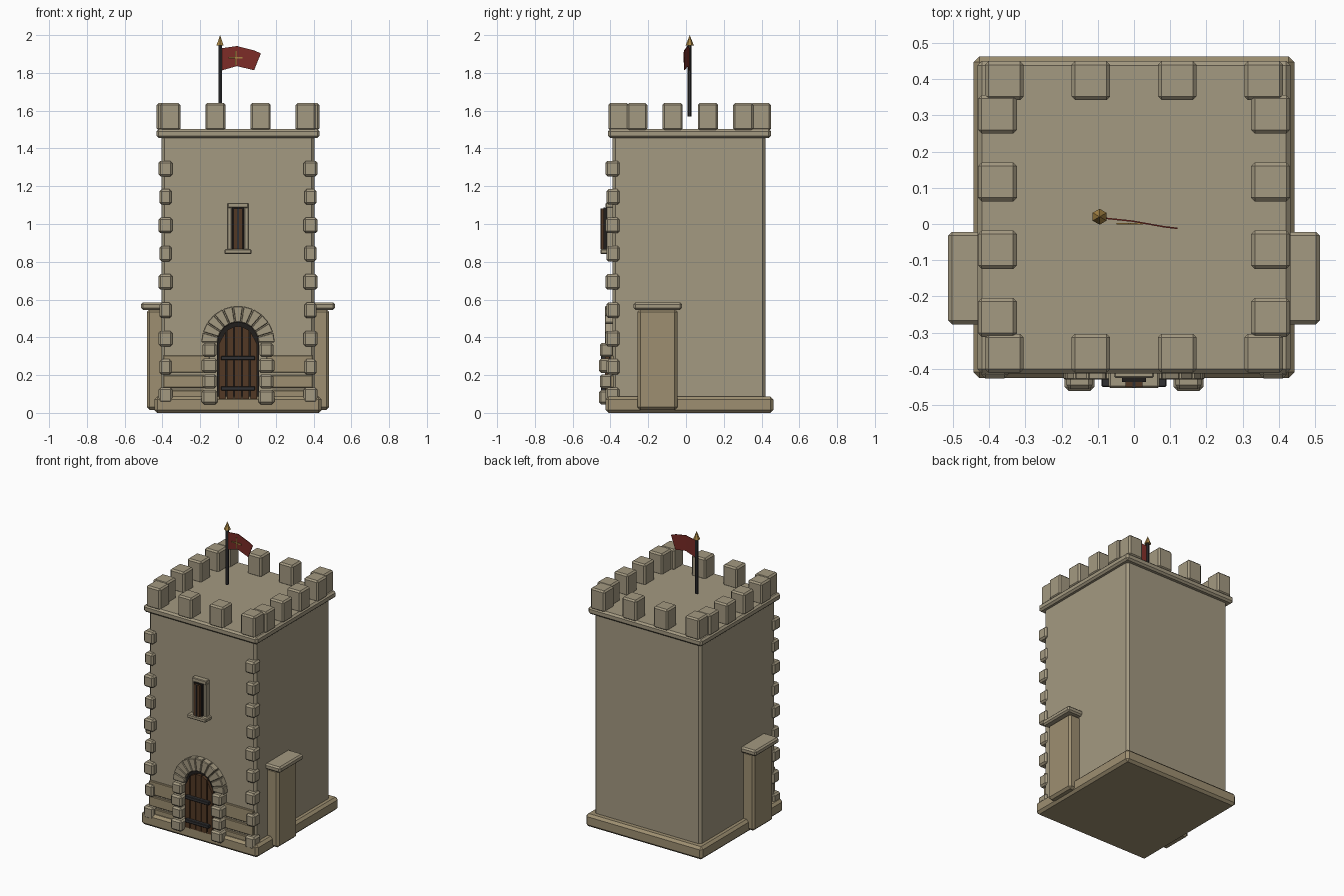
import bpy, bmesh
from math import sin, cos, pi, sqrt
from mathutils import Matrix, Vector

if "Cube" in bpy.data.objects:
    bpy.data.objects.remove(bpy.data.objects["Cube"])


def material(name, rgb):
    m = bpy.data.materials.new(name)
    m.diffuse_color = (*rgb, 1)
    m.use_nodes = True
    m.node_tree.nodes["Principled BSDF"].inputs["Base Color"].default_value = m.diffuse_color
    return m


STONE = material("stone", (0.37, 0.32, 0.22))
TRIM = material("warm_stone", (0.34, 0.275, 0.165))
WOOD = material("wood", (0.085, 0.04, 0.018))
IRON = material("iron", (0.03, 0.03, 0.032))
DARK = material("shadow", (0.015, 0.013, 0.012))
RED = material("red_cloth", (0.2, 0.025, 0.02))
GOLD = material("gold", (0.4, 0.24, 0.06))


def finish(name, bm, mat):
    bmesh.ops.recalc_face_normals(bm, faces=bm.faces)
    me = bpy.data.meshes.new(name)
    bm.to_mesh(me)
    bm.free()
    me.materials.append(mat)
    ob = bpy.data.objects.new(name, me)
    bpy.context.collection.objects.link(ob)
    return ob


def box(name, x, y, z, mat=STONE, bevel=0.0):
    """Box from (min, max) ranges with chamfered edges."""
    bm = bmesh.new()
    size = (x[1] - x[0], y[1] - y[0], z[1] - z[0])
    mid = Vector((sum(x), sum(y), sum(z))) / 2
    bmesh.ops.create_cube(bm, size=1, matrix=Matrix.Translation(mid) @ Matrix.Diagonal((*size, 1)))
    if bevel:
        bmesh.ops.bevel(bm, geom=bm.edges[:], offset=bevel, segments=1, affect='EDGES')
    return finish(name, bm, mat)


def around(c, w):
    return (c - w / 2, c + w / 2)


def prism(name, outline, y, mat, bevel=0.0):
    """Extrude an x-z outline between two y values."""
    bm = bmesh.new()
    face = bm.faces.new([bm.verts.new((px, y[0], pz)) for px, pz in outline])
    ext = bmesh.ops.extrude_face_region(bm, geom=[face])
    verts = [v for v in ext["geom"] if isinstance(v, bmesh.types.BMVert)]
    bmesh.ops.translate(bm, vec=(0, y[1] - y[0], 0), verts=verts)
    bmesh.ops.recalc_face_normals(bm, faces=bm.faces)
    if bevel:
        bmesh.ops.bevel(bm, geom=bm.edges[:], offset=bevel, segments=1, affect='EDGES')
    return finish(name, bm, mat)


def cone(name, loc, r1, r2, z, sides, mat):
    bm = bmesh.new()
    bmesh.ops.create_cone(bm, cap_ends=True, segments=sides, radius1=r1, radius2=r2, depth=z[1] - z[0],
                          matrix=Matrix.Translation((*loc, sum(z) / 2)))
    return finish(name, bm, mat)


# Main masses
box("plinth", (-0.443, 0.443), (-0.425, 0.463), (0, 0.087), TRIM, 0.016)
box("tower_body", (-0.405, 0.405), (-0.39, 0.42), (0.05, 1.47), STONE, 0.016)
box("roof_slab", (-0.432, 0.432), (-0.413, 0.45), (1.455, 1.503), STONE, 0.012)

# Battlements: rows of four on each side
for i in range(4):
    for y in (-0.357, 0.396):
        box("merlon", around(-0.358 + i * 0.2387, 0.107), around(y, 0.107), (1.495, 1.64), STONE, 0.01)
    for x in (-0.377, 0.377):
        box("merlon", around(x, 0.107), around(-0.258 + i * 0.187, 0.107), (1.495, 1.64), STONE, 0.01)

for s in (-1, 1):
    def side(a, b):
        return tuple(sorted((s * a, s * b)))

    # Corner stones up the front edges
    for i in range(9):
        d = 0.005 * (i % 2)
        box("corner_stone", side(0.347 + d, 0.421 - d), (-0.427 + d, -0.352),
            around(0.093 + i * 0.15, 0.082), STONE, 0.011)
    # Courses of stone low on the front wall
    for z in ((0.08, 0.12), (0.133, 0.2), (0.213, 0.305)):
        box("wall_course", side(0.15, 0.395), (-0.402, -0.37), z, TRIM, 0.004)
    # Door jamb stones
    for i in range(4):
        d = 0.005 * (i % 2)
        box("door_jamb", side(0.109 + d, 0.192 - d), (-0.461 + d, -0.38),
            around(0.083 + i * 0.0835, 0.075), STONE, 0.011)
    # Side buttress with cap
    box("buttress", side(0.37, 0.483), (-0.257, -0.045), (0.015, 0.55), TRIM, 0.015)
    box("buttress_cap", side(0.36, 0.513), (-0.277, -0.022), (0.545, 0.585), STONE, 0.01)
    # Window jambs
    box("window_jamb", side(0.033, 0.055), (-0.422, -0.38), (0.86, 1.09), STONE, 0.003)

# Door arch wedges
CZ, N = 0.372, 11
for i in range(N):
    a, b = pi * i / N + 0.008, pi * (i + 1) / N - 0.008
    prism("arch_stone", [(r * cos(t), CZ + r * sin(t)) for r, t in
                         ((0.108, a), (0.195, a), (0.195, b), (0.108, b))], (-0.43, -0.38), STONE, 0.004)

# Dark doorway, planks and iron straps
arch = [(0.112 * cos(pi * i / 12), CZ + 0.112 * sin(pi * i / 12)) for i in range(13)]
prism("doorway", arch + [(-0.112, 0.07), (0.112, 0.07)], (-0.408, -0.38), DARK)
for i in range(5):
    x = (i - 2) * 0.042
    x0, x1 = around(x, 0.035)
    tops = [CZ - 0.01 + sqrt(max(0.0, 0.096 ** 2 - p * p)) for p in (x0, x1)]
    prism("door_plank", [(x0, 0.073), (x1, 0.073), (x1, tops[1]), (x0, tops[0])], (-0.428, -0.4), WOOD)
for z in (0.13, 0.29):
    box("door_strap", (-0.09, 0.09), (-0.45, -0.42), around(z, 0.022), IRON, 0.003)

# Window
box("window_lintel", (-0.055, 0.055), (-0.425, -0.38), (1.085, 1.112), STONE, 0.004)
box("window_sill", (-0.071, 0.071), (-0.453, -0.38), (0.84, 0.868), STONE, 0.006)
box("window_recess", (-0.033, 0.033), (-0.436, -0.38), (0.865, 1.087), DARK)
for x in (-0.014, 0.014):
    box("window_shutter", around(x, 0.02), (-0.45, -0.43), (0.868, 1.083), WOOD)
box("window_bar", around(0, 0.008), (-0.453, -0.43), (0.868, 1.083), IRON)

# Flagpole with pointed tip
cone("flagpole", (-0.095, 0.018), 0.011, 0.011, (1.57, 1.95), 6, WOOD).data.materials[0] = IRON
cone("pole_tip", (-0.095, 0.02), 0.022, 0, (1.945, 2.0), 6, GOLD)

# Waving flag: columns of (x, y, bottom z, top z)
bm = bmesh.new()
cols = [(-0.09, 0.019, 1.812, 1.93), (-0.005, 0.010, 1.836, 1.942), (0.085, -0.006, 1.814, 1.919),
        (0.12, -0.01, 1.9, 1.904)]
pairs = [[bm.verts.new((x, y, z)) for z in (lo, hi)] for x, y, lo, hi in cols]
for p, q in zip(pairs, pairs[1:]):
    bm.faces.new((p[0], q[0], q[1], p[1]))
flag = finish("flag", bm, RED)
flag.modifiers.new("thickness", 'SOLIDIFY').thickness = 0.004

# Gold cross on the flag
box("flag_cross_bar", around(-0.012, 0.074), (-0.001, 0.003), around(1.88, 0.008), GOLD)
box("flag_cross_post", around(-0.012, 0.008), (-0.001, 0.003), around(1.88, 0.074), GOLD)
